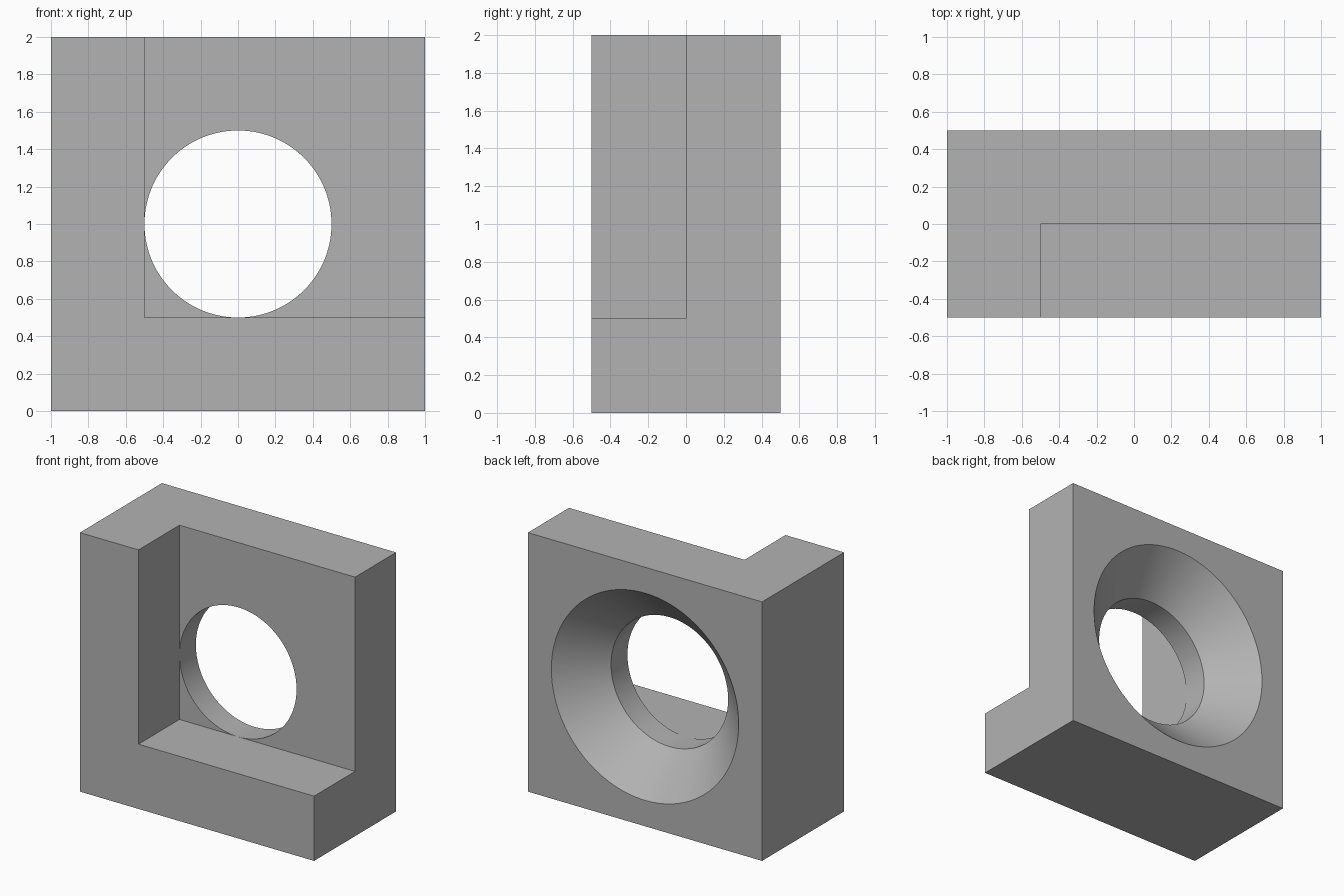
import bpy
import bmesh
import math
from mathutils import Matrix

# Remove the default cube
default = bpy.data.objects.get("Cube")
if default:
    bpy.data.objects.remove(default, do_unlink=True)

SEGMENTS = 128


def make_object(name, bm):
    bmesh.ops.recalc_face_normals(bm, faces=bm.faces)
    mesh = bpy.data.meshes.new(name)
    bm.to_mesh(mesh)
    bm.free()
    obj = bpy.data.objects.new(name, mesh)
    bpy.context.collection.objects.link(obj)
    return obj


def box(name, low, high):
    bm = bmesh.new()
    size = [b - a for a, b in zip(low, high)]
    centre = [(a + b) / 2 for a, b in zip(low, high)]
    bmesh.ops.create_cube(bm, size=1, matrix=Matrix.Translation(centre) @ Matrix.Diagonal((*size, 1)))
    return make_object(name, bm)


def turned(name, profile, height):
    """Solid of (y, radius) rings around an axis along y."""
    bm = bmesh.new()
    rings = []
    for y, radius in profile:
        angles = [(i + 0.5) * math.tau / SEGMENTS for i in range(SEGMENTS)]
        rings.append([bm.verts.new((radius * math.cos(a), y, height + radius * math.sin(a))) for a in angles])
    for near, far in zip(rings, rings[1:]):
        for i in range(SEGMENTS):
            j = (i + 1) % SEGMENTS
            bm.faces.new((near[i], near[j], far[j], far[i]))
    bm.faces.new(rings[0])
    bm.faces.new(rings[-1])
    return make_object(name, bm)


def cut(target, cutter):
    cutter.hide_render = True
    mod = target.modifiers.new("cut", 'BOOLEAN')
    mod.operation = 'DIFFERENCE'
    mod.solver = 'EXACT'
    mod.object = cutter
    bpy.context.view_layer.objects.active = target
    bpy.ops.object.modifier_apply(modifier=mod.name)
    bpy.data.objects.remove(cutter, do_unlink=True)


# Block with an open corner step at the front
block = box("bracket_block", (-1, -0.5, 0), (1, 0.5, 2))
cut(block, box("step_cutter", (-0.5, -1, 0.5), (1.5, 0, 2.5)))

# Round through hole, countersunk from the back
cut(block, turned("hole_cutter", [(-0.25, 0.5), (0.2, 0.5), (0.6, 0.9)], 1))

# Plain grey material
grey = bpy.data.materials.new("plain grey")
grey.use_nodes = True
colour = (0.45, 0.45, 0.45, 1)
grey.diffuse_color = colour
grey.node_tree.nodes["Principled BSDF"].inputs["Base Color"].default_value = colour
block.data.materials.clear()
block.data.materials.append(grey)

# Smooth hole walls, sharp edges elsewhere
bpy.ops.object.select_all(action='DESELECT')
block.select_set(True)
bpy.context.view_layer.objects.active = block
bpy.ops.object.shade_smooth_by_angle(angle=math.radians(30))
